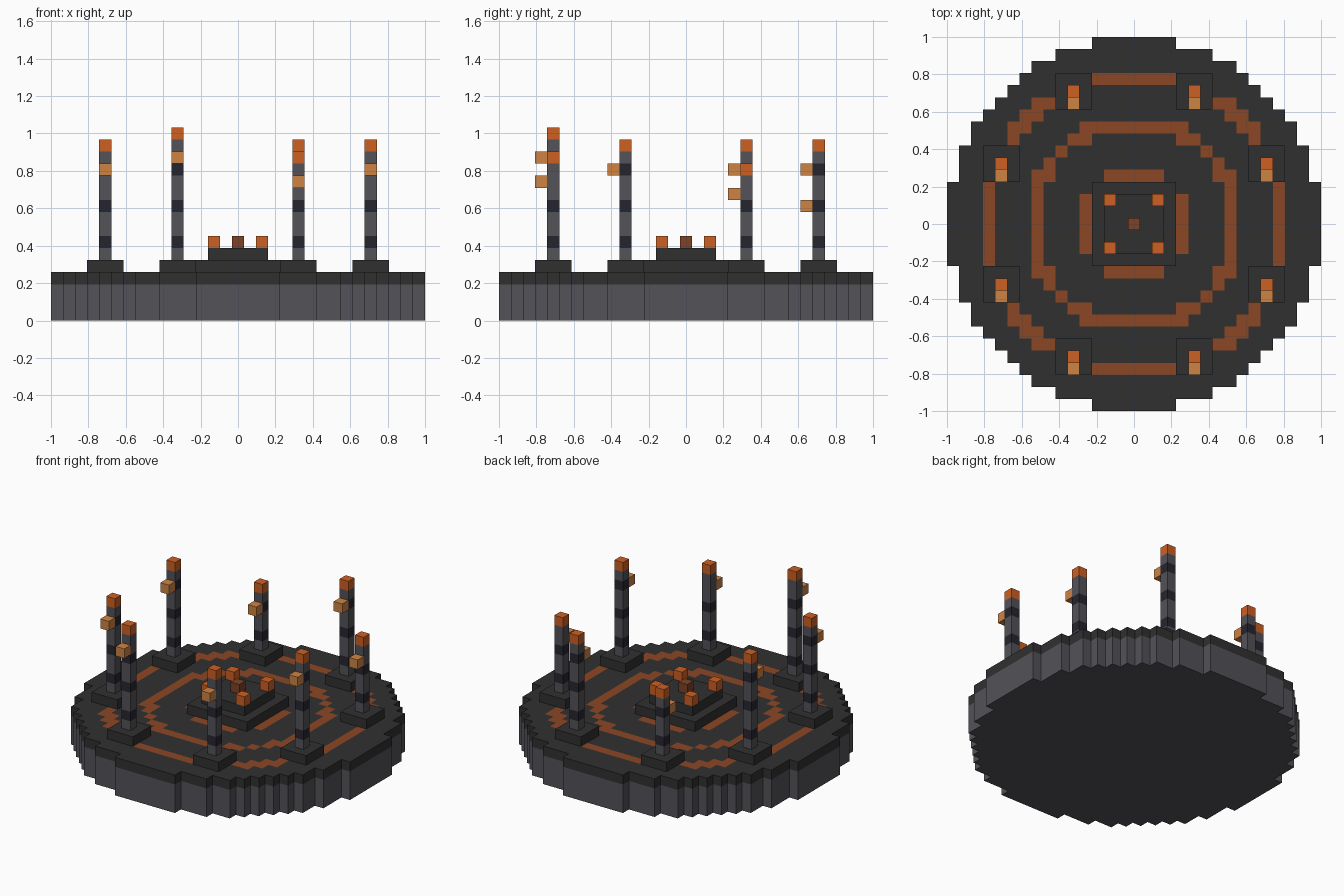
import bpy, bmesh, math
from mathutils import Matrix, Vector

N = 31              # cells across the platform
V = 2 / N           # cell size

cube = bpy.data.objects.get("Cube")
if cube:
    bpy.data.objects.remove(cube, do_unlink=True)


def material(name, rgb):
    """Flat material from 0-255 display values."""
    lin = [((c / 255 + 0.055) / 1.055) ** 2.4 for c in rgb] + [1]
    m = bpy.data.materials.new(name)
    m.use_nodes = True
    m.diffuse_color = lin
    m.node_tree.nodes["Principled BSDF"].inputs["Base Color"].default_value = lin
    return m


charcoal = material("charcoal", (48, 48, 48))
grey = material("stone_grey", (83, 82, 88))
band = material("dark_band", (37, 37, 47))
rust = material("rust_ring", (139, 71, 37))
core_brown = material("core_brown", (125, 66, 38))
orange = material("bright_orange", (205, 96, 35))
amber = material("amber", (205, 132, 69))


def finish(name, bm, mats):
    mesh = bpy.data.meshes.new(name)
    bm.to_mesh(mesh)
    bm.free()
    obj = bpy.data.objects.new(name, mesh)
    bpy.context.collection.objects.link(obj)
    for m in mats:
        mesh.materials.append(m)
    return obj


def cuboid(bm, i, j, half, k0, k1):
    """Square block centred on cell (i, j), from layer k0 up to layer k1."""
    size = (2 * half + 1) * V
    place = Matrix.Translation((i * V, j * V, (k0 + k1) / 2 * V))
    scale = Matrix.Diagonal((size, size, (k1 - k0) * V, 1))
    bmesh.ops.create_cube(bm, size=1, matrix=place @ scale)


def block(name, i, j, half, k0, k1, mat):
    bm = bmesh.new()
    cuboid(bm, i, j, half, k0, k1)
    return finish(name, bm, [mat])


def disc(name, top, layers, mats, rule):
    """Stepped round slab; rule picks the material from the cell's radius."""
    bm = bmesh.new()
    bmesh.ops.create_grid(bm, x_segments=N, y_segments=N, size=1,
                          matrix=Matrix.Translation((0, 0, top * V)))
    radius = lambda f: f.calc_center_median().xy.length / V
    outside = [f for f in bm.faces if radius(f) > N / 2]
    bmesh.ops.delete(bm, geom=outside, context='FACES')
    for f in bm.faces:
        f.material_index = rule(radius(f))
    obj = finish(name, bm, mats)
    mod = obj.modifiers.new("thickness", 'SOLIDIFY')
    mod.thickness = layers * V
    mod.offset = -1


def pillar(name, i, j, top):
    """Banded post with an orange cap."""
    bm = bmesh.new()
    cuboid(bm, i, j, 0, 5, top + 1)
    for k in range(6, top + 1):
        bmesh.ops.bisect_plane(bm, geom=bm.verts[:] + bm.edges[:] + bm.faces[:],
                               plane_co=Vector((0, 0, k * V)), plane_no=(0, 0, 1))
    for f in bm.faces:
        k = math.floor(f.calc_center_median().z / V + 0.01)
        if k >= top:
            f.material_index = 2
        elif k % 3 == 0 and k < top - 1:
            f.material_index = 1
    finish(name, bm, [grey, band, orange])


# Round platform: stone base and dark deck with concentric rings
disc("platform_base", 3, 3, [grey], lambda r: 0)
disc("platform_deck", 4, 1, [charcoal, rust],
     lambda r: int(math.floor(r + 0.001) % 4 == 0))

# Central stepped dais with corner lamps and a core
block("dais_lower", 0, 0, 3, 4, 5, charcoal)
block("dais_upper", 0, 0, 2, 5, 6, charcoal)
block("dais_core", 0, 0, 0, 6, 7, core_brown)
for i in (-2, 2):
    for j in (-2, 2):
        block("dais_lamp", i, j, 0, 6, 7, orange)

# Eight pillars of varying height, each with a pad and a front lantern
pillars = [(-5, -11, 15), (5, -11, 13), (11, -5, 14), (11, 5, 12),
           (5, 11, 14), (-5, 11, 11), (-11, 5, 14), (-11, -5, 14)]
for i, j, top in pillars:
    block("pillar_pad", i, j, 1, 4, 5, charcoal)
    pillar("pillar", i, j, top)
    block("pillar_lantern", i, j - 1, 0, top - 2, top - 1, amber)
